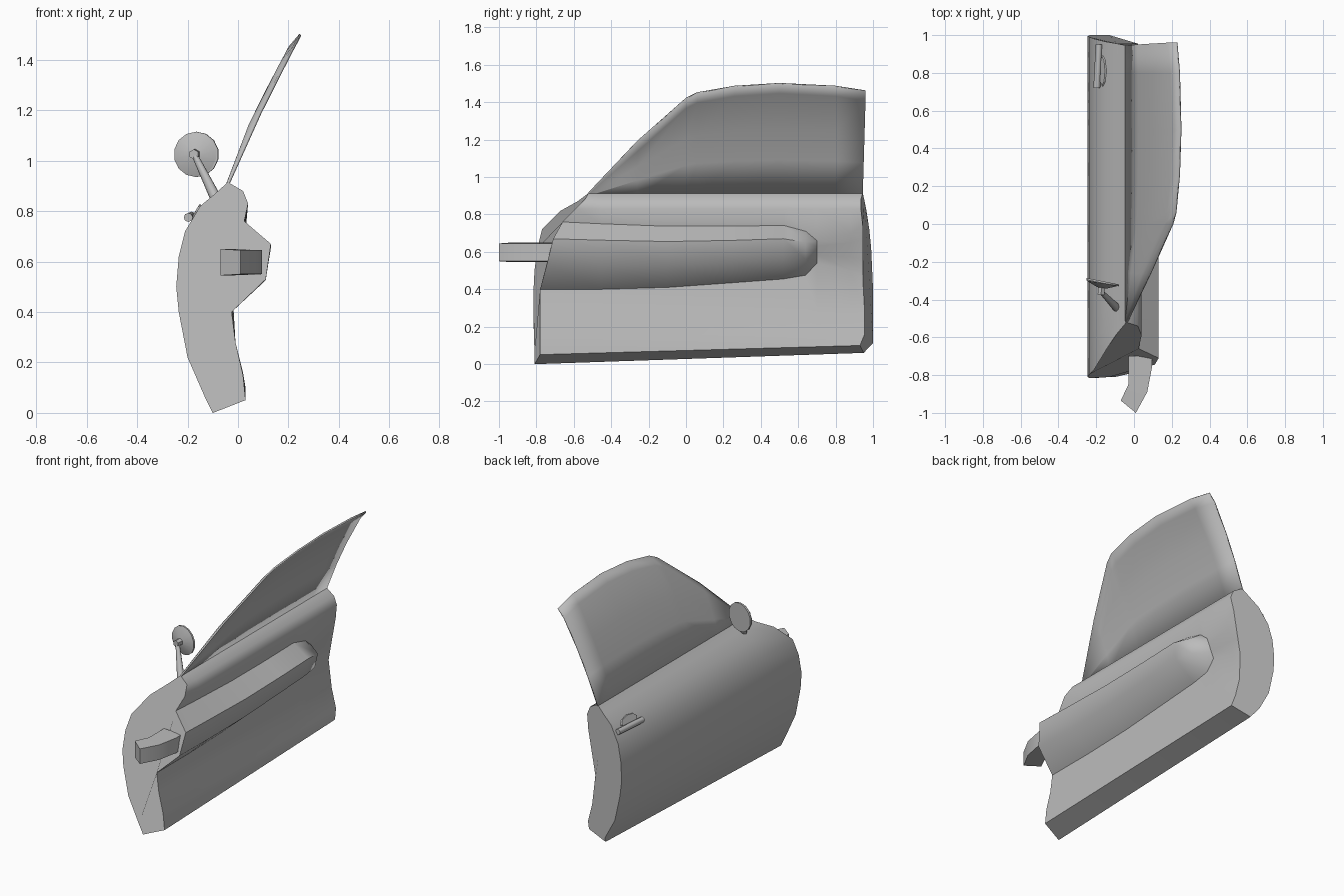
import bpy, bmesh, math
from mathutils import Vector, Matrix

cube = bpy.data.objects.get("Cube")
if cube:
    bpy.data.objects.remove(cube)

grey = bpy.data.materials.new("plain_grey")
grey.use_nodes = True
COLOUR = (0.5, 0.5, 0.5, 1)
grey.diffuse_color = COLOUR
grey.node_tree.nodes["Principled BSDF"].inputs["Base Color"].default_value = COLOUR


def finish(name, bm, angle=51):
    bmesh.ops.remove_doubles(bm, verts=bm.verts, dist=0.0005)
    bmesh.ops.recalc_face_normals(bm, faces=bm.faces)
    mesh = bpy.data.meshes.new(name)
    bm.to_mesh(mesh)
    bm.free()
    mesh.materials.append(grey)
    ob = bpy.data.objects.new(name, mesh)
    bpy.context.collection.objects.link(ob)
    bpy.ops.object.select_all(action='DESELECT')
    ob.select_set(True)
    bpy.context.view_layer.objects.active = ob
    bpy.ops.object.shade_smooth_by_angle(angle=math.radians(angle))
    return ob


def loft(rows, closed):
    """Skin rows of points; closed rows also get end caps."""
    bm = bmesh.new()
    grid = [[bm.verts.new(p) for p in row] for row in rows]
    n = len(rows[0])
    for a, b in zip(grid, grid[1:]):
        for i in range(n if closed else n - 1):
            j = (i + 1) % n
            bm.faces.new((a[i], a[j], b[j], b[i]))
    if closed:
        bm.faces.new(grid[0])
        bm.faces.new(grid[-1])
    return bm


def rod(name, a, b, r1, r2, sides, angle=51):
    a, b = Vector(a), Vector(b)
    turn = (b - a).to_track_quat('Z', 'Y').to_matrix().to_4x4()
    bm = bmesh.new()
    bmesh.ops.create_cone(bm, cap_ends=True, segments=sides, radius1=r1, radius2=r2,
                          depth=(b - a).length, matrix=Matrix.Translation((a + b) / 2) @ turn)
    return finish(name, bm, angle)


def mix(a, b, t):
    return a + (b - a) * t


# Door section: x, front z, rear z, front y, rear y
outer = [(-.10, 0, .06, -.81, .95), (-.13, .06, .11, -.81, 1.0),
         (-.20, .22, .24, -.815, 1.0), (-.235, .40, .40, -.815, 1.0),
         (-.245, .50, .50, -.81, .995), (-.235, .62, .62, -.795, .99),
         (-.21, .72, .72, -.77, .98), (-.15, .82, .82, -.67, .965),
         (-.09, .87, .87, -.58, .955), (-.04, .915, .915, -.52, .945)]
belt = [(.02, .88, .88, -.54, .935), (.04, .83, .83, -.59, .935)]
lower = [(-.01, .28, .28, -.78, .955), (.02, .15, .16, -.78, .955),
         (.03, .05, .10, -.78, .93)]
arm_front = (-.66, -.71, -.745, -.78)


def armrest(w, z_low, z_top):
    """Four points from the upper crease to the lower crease."""
    out = []
    for f, bulge in ((1, 0), (.75, .118), (.36, .117), (0, 0)):
        out.append((mix(-.025, .025, f) + w * bulge, mix(z_low, z_top, f)))
    return out


def section(y, w, z_low, z_top, end=None):
    def point(p):
        x, zf, zr, yf, yr = p
        yy = {None: y, 'front': yf, 'rear': yr}[end]
        return (x, yy, mix(zf, zr, (yy + .8) / 1.75))
    rest = []
    for (x, z), yf in zip(armrest(w, z_low, z_top), arm_front):
        rest.append((x, {None: y, 'front': yf, 'rear': .945}[end], z))
    return [point(p) for p in outer + belt] + rest + [point(p) for p in lower]


stations = [(0, 1, .40, .76, 'front'), (-.45, 1, .40, .75), (-.1, 1, .41, .737),
            (.25, 1, .435, .737), (.52, 1, .455, .742), (.64, .85, .475, .71),
            (.70, 0, .54, .66), (.88, 0, .50, .70), (0, 0, .46, .74, 'rear')]
finish("door_body", loft([section(*s) for s in stations], True))


# Leaning window with a flared rim
def lean(z):
    curve = [(.88, -.055), (.91, -.04), (1.15, .05), (1.30, .125), (1.44, .20), (1.6, .28)]
    for (z0, x0), (z1, x1) in zip(curve, curve[1:]):
        if z <= z1:
            return mix(x0, x1, (z - z0) / (z1 - z0))


outline = [(-.52, .915), (-.26, 1.19), (0, 1.42), (.06, 1.45), (.26, 1.485),
           (.5, 1.5), (.8, 1.485), (.96, 1.46)]
columns = []
for y, z in outline:
    foot = min(y, .945)
    rim = min(.05, (z - .9) * .5)
    col = []
    for f in (0, .35, .65, 1):
        zz = mix(.9, z - rim, f)
        col.append((lean(zz), mix(foot, y, f), zz))
    col.append((lean(z - rim) + rim * .85, y, z))
    columns.append(col)
window = finish("window", loft(columns, False))
thick = window.modifiers.new("thickness", 'SOLIDIFY')
thick.thickness = .01
thick.offset = 0

# Bent hinge block at the front edge
hinge = [((.095, -.70), (-.03, -.70)), ((.095, -.76), (-.03, -.77)),
         ((.07, -.89), (-.03, -.85)), ((.01, -1.0), (-.07, -.935))]
finish("hinge", loft([[(*r, .55), (*r, .645), (*l, .65), (*l, .545)] for r, l in hinge], True), 20)

# Round side mirror on a stalk
rod("mirror_rim", (-.164, -.303, 1.025), (-.166, -.313, 1.025), .09, .09, 14)
rod("mirror_back", (-.166, -.313, 1.025), (-.170, -.338, 1.025), .09, .025, 14)
rod("mirror_hub", (-.170, -.33, 1.025), (-.175, -.375, 1.025), .022, .02, 6, 30)
rod("mirror_stalk", (-.173, -.36, 1.025), (-.09, -.445, .855), .012, .022, 8)

# Outer handle: shallow oval plate and a pull bar
bm = bmesh.new()
facing = Vector((-.86, 0, .51)).to_track_quat('Z', 'Y').to_matrix().to_4x4()
# The long axis of the oval follows the door length
size = Matrix.Diagonal((.085, .035, 1, 1))
if abs((facing @ Vector((0, 1, 0))).y) > .5:
    size = Matrix.Diagonal((.035, .085, 1, 1))
bmesh.ops.create_cone(bm, cap_ends=True, segments=8, radius1=1, radius2=.9, depth=.009,
                      matrix=Matrix.Translation((-.166, .81, .797)) @ facing @ size)
finish("handle_plate", bm, 30)
rod("handle_bar", (-.185, .95, .78), (-.197, .72, .775), .018, .018, 8)
